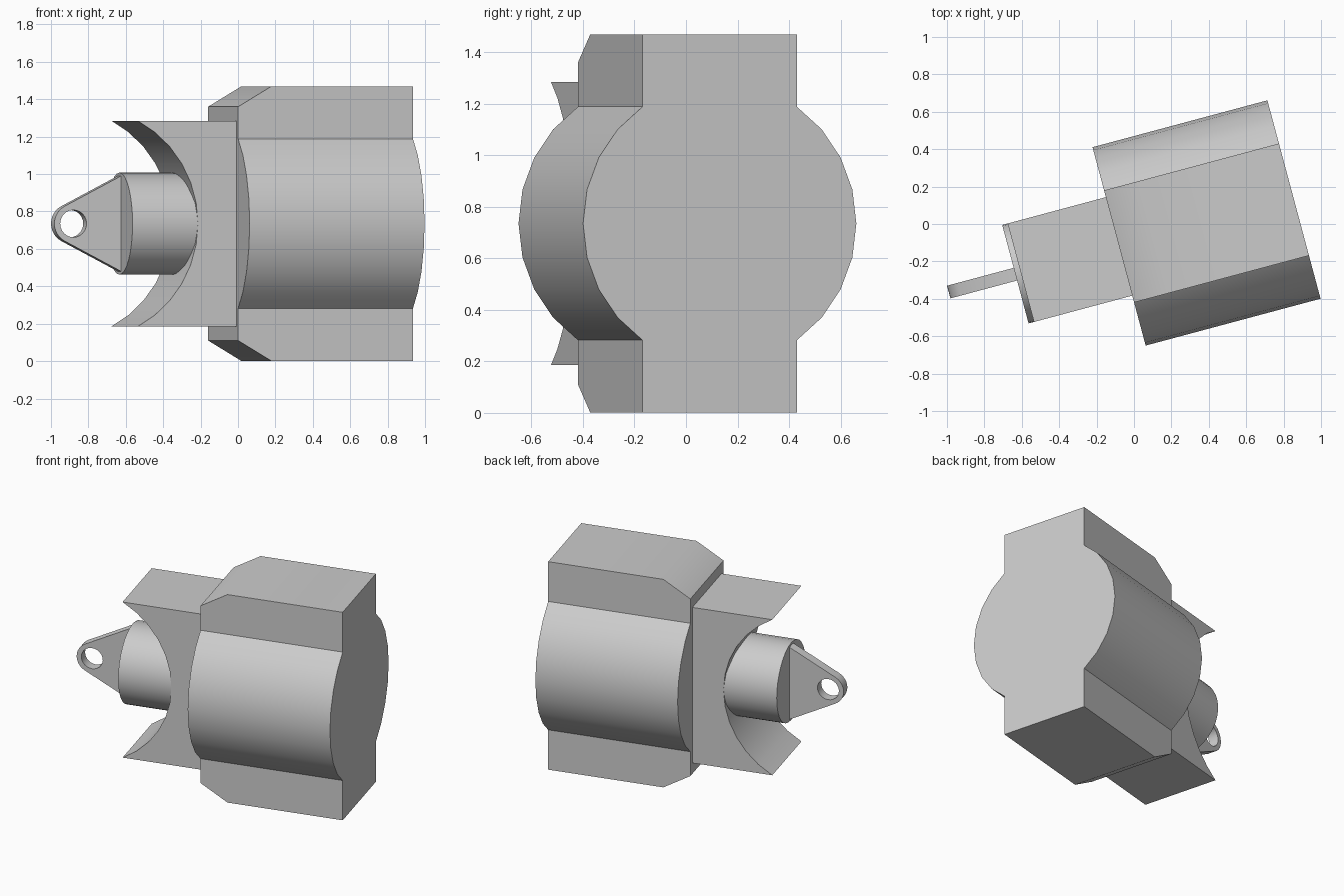
import bpy, bmesh
from math import sin, cos, radians, asin, acos, atan2, hypot, pi
from mathutils import Vector

if "Cube" in bpy.data.objects:
    bpy.data.objects.remove(bpy.data.objects["Cube"])

TURN = radians(15)      # the whole assembly is turned about z
MID_V, MID_Z = -0.095, 0.735
END_U, BACK_U = -0.108, 0.86

grey = bpy.data.materials.new("plain grey")
grey.use_nodes = True
COLOUR = (0.6, 0.6, 0.6, 1)
grey.diffuse_color = COLOUR
grey.node_tree.nodes["Principled BSDF"].inputs["Base Color"].default_value = COLOUR


def arc(cx, cy, r, start, end, steps):
    return [(cx + r * cos(start + (end - start) * i / steps),
             cy + r * sin(start + (end - start) * i / steps)) for i in range(steps + 1)]


def prism(name, loops, along, lo, hi):
    """Extrude closed loops; extra loops become holes. Points are centred on the axis."""
    bm = bmesh.new()
    edges = []
    for loop in loops:
        pts = [(lo, a, b) if along == "u" else (a, lo, b) for a, b in loop]
        verts = [bm.verts.new(p) for p in pts]
        edges += [bm.edges.new((verts[i - 1], verts[i])) for i in range(len(verts))]
    bmesh.ops.triangle_fill(bm, edges=edges, use_beauty=True)
    bmesh.ops.dissolve_limit(bm, angle_limit=0.01, verts=[], edges=bm.edges[:])
    out = bmesh.ops.extrude_face_region(bm, geom=bm.faces[:])["geom"]
    step = Vector((hi - lo, 0, 0) if along == "u" else (0, hi - lo, 0))
    bmesh.ops.translate(bm, vec=step, verts=[g for g in out if isinstance(g, bmesh.types.BMVert)])
    bmesh.ops.recalc_face_normals(bm, faces=bm.faces[:])
    mesh = bpy.data.meshes.new(name)
    bm.to_mesh(mesh)
    bm.free()
    mesh.materials.append(grey)
    ob = bpy.data.objects.new(name, mesh)
    bpy.context.collection.objects.link(ob)
    ob.rotation_euler.z = TURN
    ob.location = Vector((-sin(TURN) * MID_V, cos(TURN) * MID_V, MID_Z))
    bpy.ops.object.select_all(action="DESELECT")
    bpy.context.view_layer.objects.active = ob
    ob.select_set(True)
    bpy.ops.object.shade_smooth_by_angle(angle=radians(32))
    return ob


# Body slab with sloped edges at the neck end
HALF, TOP, LIP, SLOPE_U = 0.31, 0.734, 0.625, 0.076
slab = [(END_U, -LIP), (SLOPE_U, -TOP), (BACK_U, -TOP),
        (BACK_U, TOP), (SLOPE_U, TOP), (END_U, LIP)]
prism("body_slab", [slab], "v", -HALF, HALF)

# Rounded cheeks on both sides of the slab
R = 0.549
spread = acos(HALF / R)
for name, centre in (("left_cheek", 0), ("right_cheek", pi)):
    prism(name, [arc(0, 0, R, centre - spread, centre + spread, 8)], "u", END_U, BACK_U)

# Neck block with a concave end
HOLLOW_R, NECK_R = 0.62, 0.2725
bite = asin(R / HOLLOW_R)
neck = arc(-0.94, 0, HOLLOW_R, bite, -bite, 12) + [(END_U, -R), (END_U, R)]
prism("neck_block", [neck], "v", -NECK_R, NECK_R)

# Round stub coming out of the hollow
STUB_U = -0.682
prism("stub", [arc(0, 0, NECK_R, 0, 2 * pi, 32)[:-1]], "u", STUB_U, -0.2)

# Tapered tongue with a round eye, sides tangent to its tip
EYE_U, TIP_R, BASE = -0.946, 0.105, 0.255
du = STUB_U - EYE_U
tangent = atan2(BASE, du) + acos(TIP_R / hypot(du, BASE))
outline = arc(EYE_U, 0, TIP_R, tangent, 2 * pi - tangent, 12)
outline += [(STUB_U, -BASE), (STUB_U + 0.02, -BASE), (STUB_U + 0.02, BASE), (STUB_U, BASE)]
eye = arc(EYE_U, 0, 0.073, 0, 2 * pi, 24)[:-1]
prism("tongue", [outline, eye], "v", -0.035, 0.035)
